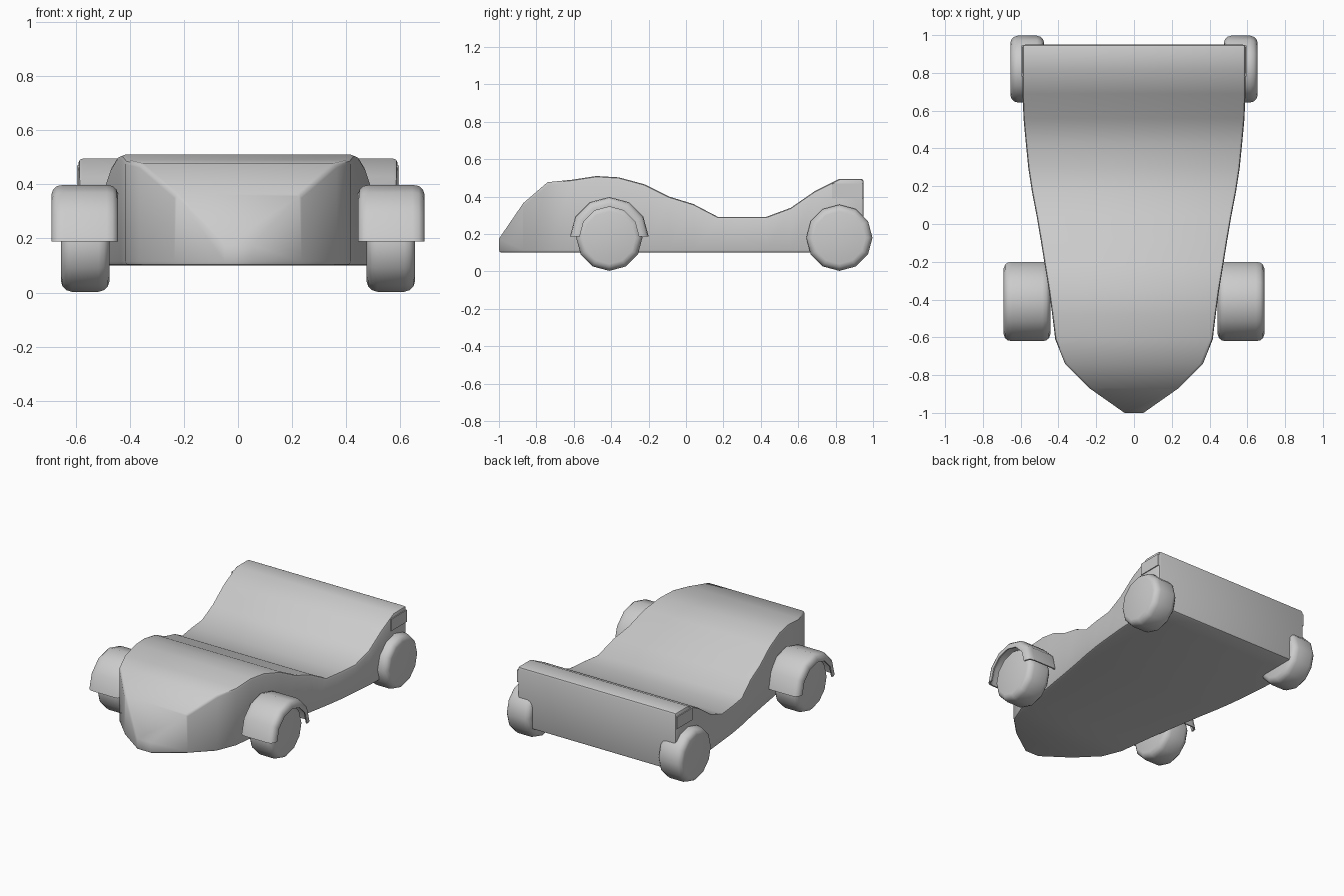
import bpy, math

if "Cube" in bpy.data.objects:
    bpy.data.objects.remove(bpy.data.objects["Cube"])

def make(name, verts, faces, bevel=0.0, limit=60, smooth=40):
    me = bpy.data.meshes.new(name)
    me.from_pydata(verts, [], faces)
    me.update()
    ob = bpy.data.objects.new(name, me)
    bpy.context.collection.objects.link(ob)
    bpy.ops.object.select_all(action='DESELECT')
    ob.select_set(True)
    bpy.context.view_layer.objects.active = ob
    bpy.ops.object.mode_set(mode='EDIT')
    bpy.ops.mesh.select_all(action='SELECT')
    bpy.ops.mesh.normals_make_consistent(inside=False)
    bpy.ops.object.mode_set(mode='OBJECT')
    if bevel:
        m = ob.modifiers.new("Bevel", 'BEVEL')
        m.width, m.segments = bevel, 2
        m.limit_method, m.angle_limit = 'ANGLE', math.radians(limit)
        bpy.ops.object.modifier_apply(modifier=m.name)
    bpy.ops.object.shade_smooth_by_angle(angle=math.radians(smooth))
    return ob

def loft(sections, close_ring=True, caps=True):
    n, k = len(sections), len(sections[0])
    verts = [p for s in sections for p in s]
    faces = []
    for i in range(n - 1):
        for j in range(k if close_ring else k - 1):
            a, b = i * k + j, i * k + (j + 1) % k
            faces.append((a, b, b + k, a + k))
    if caps:
        faces += [tuple(range(k)), tuple(range((n - 1) * k, n * k))]
    return verts, faces

# Body: stations of (y, half width, top height)
stations = [(-1, .05, .175), (-.87, .235, .365), (-.74, .365, .477), (-.61, .417, .49),
            (-.48, .433, .51), (-.36, .449, .503), (-.22, .472, .465), (-.09, .493, .40),
            (.04, .515, .36), (.17, .54, .292), (.30, .56, .292), (.43, .573, .292),
            (.56, .585, .34), (.69, .59, .43), (.82, .59, .495), (.95, .59, .495)]
make("body", *loft([[(-w, y, .1), (w, y, .1), (w, y, z), (-w, y, z)]
                    for y, w, z in stations]), bevel=.015)

def ring(x, r, cy, cz, n=12):
    return [(x, cy + r * math.cos(2 * math.pi * i / n), cz + r * math.sin(2 * math.pi * i / n))
            for i in range(n)]

# Wheels: twelve-sided with rounded shoulders
wheel_profile = [(.476, .14), (.481, .157), (.495, .171), (.515, .177),
                 (.615, .177), (.635, .171), (.649, .157), (.654, .14)]
# Front mudguards: rolled cross-section swept over half a turn
guard_profile = [(.443, .158), (.443, .175), (.450, .194), (.464, .206), (.485, .21),
                 (.645, .21), (.669, .206), (.683, .194), (.69, .175), (.69, .158)]
for s, side in ((-1, "left"), (1, "right")):
    for cy, end in ((-.41, "front"), (.82, "rear")):
        make(f"{end}_{side}_wheel", *loft([ring(s * x, r, cy, .18) for x, r in wheel_profile]),
             smooth=50)

    # closed shell: outer profile followed by an inset copy
    mid = .5665
    inner = [(mid + (x - mid) * .93, r - (.009 if r > .17 else 0)) for x, r in reversed(guard_profile)]
    sections = []
    for i in range(7):
        a = math.pi * i / 6
        sections.append([(s * x, -.41 + r * math.cos(a), .188 + r * math.sin(a))
                         for x, r in guard_profile + inner])
    make(f"front_{side}_mudguard", *loft(sections), smooth=50)

    # Thin strip at the rear corner of the body
    make(f"{side}_rear_strip", *loft([[(s * .585, y, .39), (s * .596, y, .39),
                                       (s * .596, y, .47), (s * .585, y, .47)]
                                      for y in (.78, .945)]))
